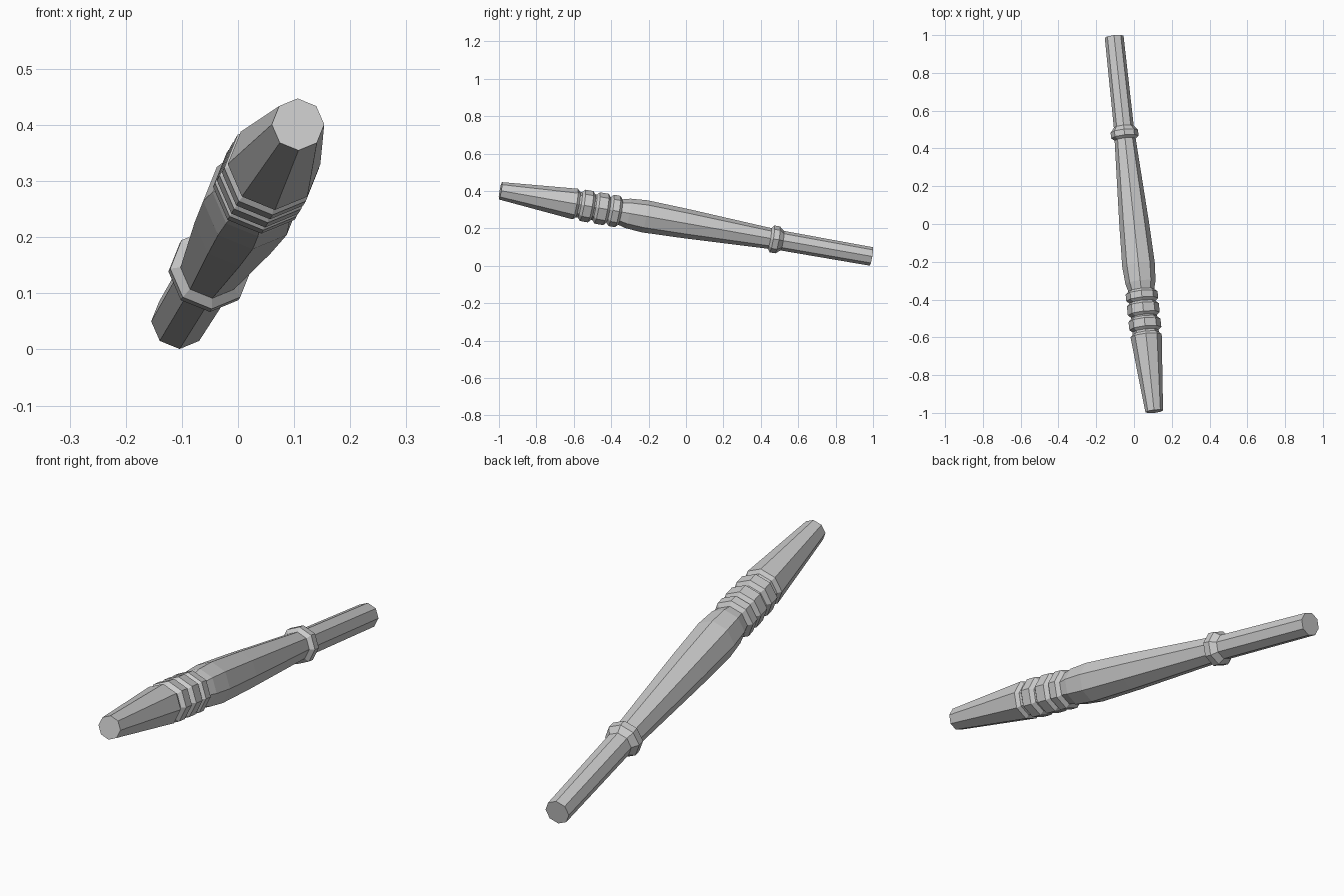
import bpy, bmesh, math
from mathutils import Vector

if "Cube" in bpy.data.objects:
    bpy.data.objects.remove(bpy.data.objects["Cube"])

SIDES = 8
FRONT = Vector((0.107, -0.992, 0.401))
BACK = Vector((-0.105, 0.991, 0.050))

axis = (BACK - FRONT).normalized()
side = axis.cross(Vector((0, 0, 1))).normalized()
up = side.cross(axis)


def turned(name, profile):
    """Eight-sided turned part; profile holds (y along the axis, radius)."""
    bm = bmesh.new()
    rings = []
    for y, r in profile:
        c = FRONT.lerp(BACK, (y - FRONT.y) / (BACK.y - FRONT.y))
        rings.append([bm.verts.new(c + r * (math.cos(a) * side + math.sin(a) * up))
                      for a in (2 * math.pi * k / SIDES for k in range(SIDES))])
    for a, b in zip(rings, rings[1:]):
        for k in range(SIDES):
            n = (k + 1) % SIDES
            bm.faces.new((a[k], a[n], b[n], b[k]))
    bm.faces.new(rings[0])
    bm.faces.new(rings[-1])
    bmesh.ops.recalc_face_normals(bm, faces=bm.faces)
    mesh = bpy.data.meshes.new(name)
    bm.to_mesh(mesh)
    bm.free()
    ob = bpy.data.objects.new(name, mesh)
    bpy.context.collection.objects.link(ob)
    return ob


# One continuous turning: tapered tip, three beads, swelling body, collar, tail
beads = []
for y0, y1 in ((-0.553, -0.510), (-0.475, -0.428), (-0.400, -0.365)):
    beads += [(y0 - 0.014, 0.069), (y0, 0.085), (y1, 0.085), (y1 + 0.014, 0.069)]

turned("turned_spindle",
       [(FRONT.y, 0.047), (-0.592, 0.083), (-0.578, 0.070)]
       + beads
       + [(-0.310, 0.080), (-0.220, 0.087), (0.00, 0.079), (0.447, 0.056)]
       + [(0.460, 0.073), (0.490, 0.073), (0.515, 0.053), (BACK.y, 0.050)])
